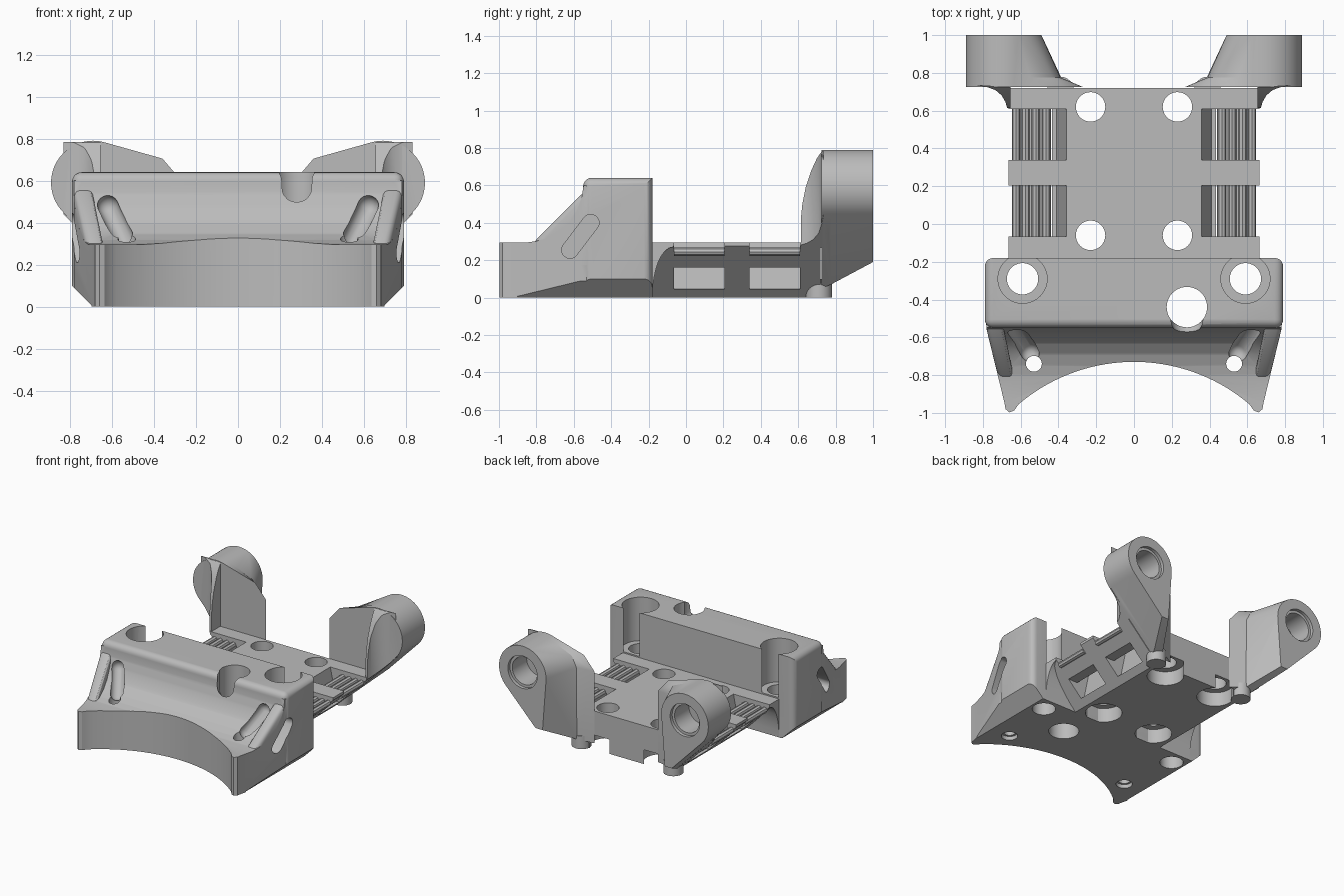
import bpy, bmesh
from math import cos, sin, pi, sqrt, radians
from mathutils import Vector

if "Cube" in bpy.data.objects:
    bpy.data.objects.remove(bpy.data.objects["Cube"])

grey = bpy.data.materials.new("plain grey")
grey.use_nodes = True
COLOUR = (0.5, 0.5, 0.5, 1)
grey.diffuse_color = COLOUR
for node in grey.node_tree.nodes:
    if node.type == 'BSDF_PRINCIPLED':
        node.inputs["Base Color"].default_value = COLOUR


def finish(name, bm):
    bmesh.ops.recalc_face_normals(bm, faces=bm.faces)
    mesh = bpy.data.meshes.new(name)
    bm.to_mesh(mesh)
    bm.free()
    mesh.materials.append(grey)
    ob = bpy.data.objects.new(name, mesh)
    bpy.context.collection.objects.link(ob)
    return ob


def place(axis, p, q, t):
    """Put a 2D point on the plane across an axis, t along that axis."""
    return {"x": (t, p, q), "y": (p, t, q), "z": (p, q, t)}[axis]


def prism(name, axis, pts, a, b):
    bm = bmesh.new()
    face = bm.faces.new([bm.verts.new(place(axis, p, q, a)) for p, q in pts])
    ext = bmesh.ops.extrude_face_region(bm, geom=[face])
    move = Vector(place(axis, 0, 0, b - a))
    bmesh.ops.translate(bm, vec=move, verts=[v for v in ext["geom"] if isinstance(v, bmesh.types.BMVert)])
    return finish(name, bm)


def ring(p, q, r, n=40):
    return [(p + r * cos(2 * pi * i / n), q + r * sin(2 * pi * i / n)) for i in range(n)]


def rod(name, axis, p, q, r, a, b, n=40):
    return prism(name, axis, ring(p, q, r, n), a, b)


def hull(name, points):
    bm = bmesh.new()
    for p in points:
        bm.verts.new(p)
    bmesh.ops.convex_hull(bm, input=bm.verts)
    bmesh.ops.delete(bm, geom=[v for v in bm.verts if not v.link_faces], context='VERTS')
    bmesh.ops.dissolve_limit(bm, angle_limit=radians(0.5), verts=bm.verts, edges=bm.edges)
    return finish(name, bm)


def capsule(name, a, b, r):
    pts = []
    for c in (a, b):
        for j in range(1, 12):
            t = pi * j / 12
            pts += [(c[0] + x, c[1] + y, c[2] + r * cos(t)) for x, y in ring(0, 0, r * sin(t), 20)]
    return hull(name, pts)


def bake(ob):
    bpy.context.view_layer.update()
    dg = bpy.context.evaluated_depsgraph_get()
    mesh = bpy.data.meshes.new_from_object(ob.evaluated_get(dg))
    ob.modifiers.clear()
    ob.data = mesh
    mesh.materials.clear()
    mesh.materials.append(grey)
    mesh.polygons.foreach_set("material_index", [0] * len(mesh.polygons))


def combine(ob, others, op='DIFFERENCE'):
    for other in others:
        mod = ob.modifiers.new("combine", 'BOOLEAN')
        mod.operation, mod.solver, mod.object = op, 'EXACT', other
        other.hide_render = True
        bake(ob)
        bpy.data.objects.remove(other)
    return ob


def flip(s, pts):
    return [(s * p[0], *p[1:]) for p in pts]


SIDES = (1, -1)

# Front block with chamfered foot and rounded outer edges
half = [(0.69, 0), (0.79, 0.1), (0.79, 0.64)]
block = prism("front_block", "y", half + flip(-1, half)[::-1], -0.55, -0.18)
bm = bmesh.new()
bm.from_mesh(block.data)
edges = []
for e in bm.edges:
    mid = (e.verts[0].co + e.verts[1].co) / 2
    if mid.z > 0.2 and not (mid.z > 0.6 and abs(mid.x) < 0.1 and mid.y > -0.3):
        if not (abs(mid.x) < 0.1 and mid.z < 0.6):
            edges.append(e)
bmesh.ops.bevel(bm, geom=edges, offset=0.045, segments=5, profile=0.5, affect='EDGES')
bm.to_mesh(block.data)
bm.free()

# Curved front apron, trimmed by its plan with the scooped front
apron = prism("apron", "x", [(-1.01, 0), (-1.01, 0.295), (-0.85, 0.295), (-0.8, 0.302), (-0.75, 0.317),
              (-0.69, 0.345), (-0.63, 0.395), (-0.58, 0.47), (-0.557, 0.54), (-0.548, 0.6),
              (-0.5, 0.6), (-0.5, 0)], -0.9, 0.9)
tip = [(0.78, -0.5), (0.78, -0.56), (0.685, -0.95), (0.68, -0.98), (0.66, -0.997), (0.635, -0.988)]
scoop = [(0.61 - 1.22 * i / 40, 0) for i in range(41)]
scoop = [(x, -1.674 + sqrt(0.944 ** 2 - x * x)) for x, _ in scoop]
plan = prism("plan", "z", tip + scoop + flip(-1, tip)[::-1], -0.1, 1)
combine(apron, [plan], 'INTERSECT')
chamfers = [prism("chamfer", "y", flip(s, [(0.59, -0.1), (0.9, 0.21), (0.9, -0.1)]), -0.9, -0.5) for s in SIDES]
combine(apron, chamfers)
combine(block, [apron], 'UNION')

# Slanted end ribs
for s in SIDES:
    rib = prism("rib", "x", [(-0.5, 0.15), (-0.5, 0.58), (-0.56, 0.55), (-0.8, 0.31), (-0.88, 0.22), (-0.88, 0.15)],
                s * 0.5, s * 0.9)
    strip = prism("strip", "z", flip(s, [(0.785, -0.5), (0.78, -0.56), (0.687, -0.94), (0.61, -0.94), (0.70, -0.5)]),
                  0, 1)
    combine(rib, [strip], 'INTERSECT')
    bev = rib.modifiers.new("round", 'BEVEL')
    bev.width, bev.segments = 0.025, 3
    bake(rib)
    combine(block, [rib], 'UNION')

# Bores, cable notch and tie slots in the block
for s in SIDES:
    slot = []
    for x in (0.56, 0.95):
        for y, z in ((-0.62, 0.255), (-0.51, 0.4)):
            slot += [(s * x, p, q) for p, q in ring(y, z, 0.045, 24)]
    combine(block, [
        rod("bore", "z", s * 0.59, -0.29, 0.083, -0.1, 0.9),
        rod("wide_bore", "z", s * 0.59, -0.29, 0.13, 0.305, 0.9),
        hull("side_slot", slot),
        capsule("inner_slot", (s * 0.62, -0.57, 0.48), (s * 0.55, -0.68, 0.34), 0.05),
        rod("tie_hole", "z", s * 0.53, -0.74, 0.042, -0.1, 0.6, 24),
        rod("tie_sink", "z", s * 0.53, -0.74, 0.058, -0.1, 0.03, 24)])
combine(block, [rod("cable_hole", "z", 0.28, -0.44, 0.107, -0.1, 0.9),
                capsule("cable_notch", (0.28, -0.505, 0.55), (0.28, -0.505, 0.8), 0.085)])

# Base plate with undercut sides
half = [(0.39, 0), (0.665, 0.275), (0.665, 0.295)]
base = prism("base_plate", "y", half + flip(-1, half)[::-1], -0.18, 0.72)
arc = [(-0.07 - 0.11 * sin(a), 0.27 * cos(a)) for a in (i * pi / 16 for i in range(9))]
blend = prism("blend", "x", [(-0.18, 0.295), (-0.07, 0.295)] + arc, -0.665, 0.665)
combine(base, [blend], 'UNION')

# Strap channels, and screw holes with wide recesses underneath
BAYS = ((-0.065, 0.205), (0.34, 0.61))
channel = [(0.353, 0.32), (0.41, 0.045), (0.8, 0.045), (0.8, 0.16), (0.47, 0.16), (0.44, 0.19),
           (0.44, 0.245), (0.8, 0.245), (0.8, 0.32)]
for s in SIDES:
    combine(base, [prism("channel", "y", flip(s, channel), a, b) for a, b in BAYS])
    for y in (-0.06, 0.62):
        combine(base, [rod("hole", "z", s * 0.23, y, 0.078, -0.1, 0.5),
                       rod("recess", "z", s * 0.23, y, 0.13, -0.1, 0.11)])

# Grip bars lying across each strap channel
for s in SIDES:
    for a, b in BAYS:
        for x in (0.465, 0.52, 0.575, 0.625):
            rod("grip_bar", "y", s * x, 0.245, 0.022, a, b, 8)

# Rear arms with eyes
slope = [(0.29, -0.1), (1.2, 0.81), (1.2, -0.1)]
eye = ring(0.69, 0.59, 0.2, 64)
root = eye + [(0.27, 0.05), (0.27, 0.6), (0.36, 0.705), (0.55, 0.752), (0.46, 0.05)]
neck = eye + [(0.385, 0.07), (0.39, 0.62), (0.43, 0.7), (0.55, 0.752), (0.46, 0.07)]
end = eye + [(0.52, 0.19), (0.58, 0.19)]


def section(s, pts, y):
    return [(s * x, y, z) for x, z in pts]


for s, side in ((1, "left"), (-1, "right")):
    arm = hull(side + "_arm", section(s, neck, 0.775) + section(s, end, 1.0))
    foot = hull("foot", section(s, root, 0.725) + section(s, neck, 0.775))
    combine(arm, [foot], 'UNION')

    # Curved gusset in front of the arm
    gusset = prism("gusset", "x", [(0.75, 0.1), (0.615, 0.1), (0.615, 0.43), (0.622, 0.5), (0.64, 0.59),
                   (0.67, 0.68), (0.7, 0.745), (0.728, 0.785), (0.75, 0.785)], s * 0.6, s * 0.9)
    outline = prism("outline", "z", flip(s, [(0.655, 0.735), (0.655, 0.615), (0.672, 0.615), (0.68, 0.645),
                    (0.70, 0.68), (0.735, 0.71), (0.78, 0.725), (0.83, 0.735)]), 0, 1)
    combine(gusset, [outline], 'INTERSECT')
    combine(arm, [gusset], 'UNION')
    combine(arm, [prism("undercut", "y", flip(s, slope), 0.5, 1.1),
                  rod("eye_bore", "y", s * 0.69, 0.59, 0.105, 0.8, 1.1),
                  rod("eye_rim", "y", s * 0.69, 0.59, 0.125, 0.975, 1.1)])
    rod(side + "_stub", "z", s * 0.39, 0.71, 0.07, 0, 0.1, 32)

# Smooth curves, sharp edges
for ob in bpy.context.scene.objects:
    ob.select_set(ob.type == 'MESH')
bpy.context.view_layer.objects.active = block
bpy.ops.object.shade_smooth_by_angle(angle=radians(30))
